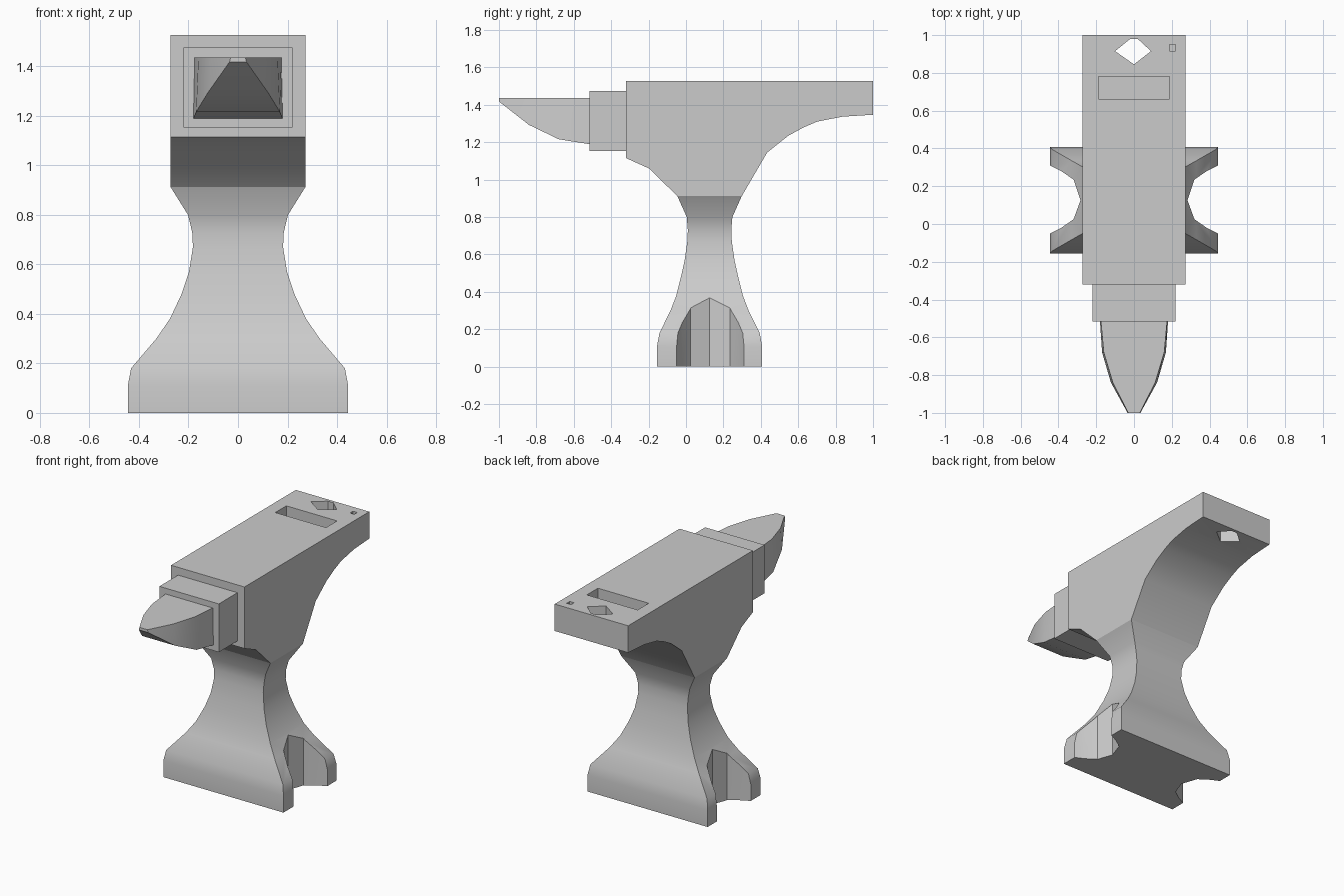
import bpy
import bmesh

if "Cube" in bpy.data.objects:
    bpy.data.objects.remove(bpy.data.objects["Cube"])


def loft(name, loops):
    """Skin a stack of matching loops and cap both ends."""
    bm = bmesh.new()
    rings = [[bm.verts.new(p) for p in loop] for loop in loops]
    n = len(rings[0])
    for a, b in zip(rings, rings[1:]):
        for i in range(n):
            j = (i + 1) % n
            bm.faces.new((a[i], a[j], b[j], b[i]))
    bm.faces.new(rings[0])
    bm.faces.new(rings[-1])
    bmesh.ops.recalc_face_normals(bm, faces=bm.faces)
    mesh = bpy.data.meshes.new(name)
    bm.to_mesh(mesh)
    bm.free()
    ob = bpy.data.objects.new(name, mesh)
    bpy.context.collection.objects.link(ob)
    return ob


def prism_z(name, pts, z0, z1):
    return loft(name, [[(x, y, z) for x, y in pts] for z in (z0, z1)])


def rect(x0, x1, y0, y1):
    return [(x0, y0), (x1, y0), (x1, y1), (x0, y1)]


def activate(ob):
    bpy.ops.object.select_all(action='DESELECT')
    ob.select_set(True)
    bpy.context.view_layer.objects.active = ob


def cut(ob, cutter):
    cutter.hide_render = True
    mod = ob.modifiers.new("cut", 'BOOLEAN')
    mod.operation, mod.solver, mod.object = 'DIFFERENCE', 'EXACT', cutter
    activate(ob)
    bpy.ops.object.modifier_apply(modifier=mod.name)
    bpy.data.objects.remove(cutter)


# Waisted pedestal: (z, half width, half depth)
YC = 0.126
levels = [(0, .445, .281), (.11, .445, .281), (.18, .432, .268), (.30, .33, .209),
          (.38, .275, .178), (.48, .228, .153), (.57, .198, .133), (.67, .182, .119),
          (.73, .185, .116), (.80, .202, .122), (.912, .272, .172)]
pedestal = loft("pedestal", [[(x, y + YC, z) for x, y in rect(-hx, hx, -hy, hy)]
                             for z, hx, hy in levels])

# Scalloped notches in both sides of the foot
notch = [(.60, .31), (.445, .31), (.385, .28), (.32, .235), (.283, YC),
         (.32, .025), (.385, -.02), (.445, -.05), (.60, -.05)]
for s in (-1, 1):
    cut(pedestal, prism_z("notch_cutter", [(s * x, y) for x, y in notch], -.1, .5))

# Head: side profile (y, z) extruded across the width
profile = [(-.32, 1.527), (-.32, 1.115), (-.198, 1.06), (YC - .172, .912),
           (YC + .172, .912), (.434, 1.145), (.547, 1.235), (.63, 1.28), (.70, 1.31),
           (.836, 1.337), (1, 1.347), (1, 1.527)]
head = loft("head", [[(x, y, z) for y, z in profile] for x in (-.272, .272)])

# Tool holes in the face: through diamond and two blind pockets
diamond = [(-.10, .915), (-.02, .98), (.02, .98), (.09, .915), (0, .845)]
cut(head, prism_z("diamond_cutter", diamond, 1.2, 1.6))
cut(head, prism_z("slot_cutter", rect(-.188, .188, .663, .78), 1.46, 1.6))
cut(head, prism_z("peg_cutter", rect(.187, .219, .917, .949), 1.49, 1.6))

# Step block between head and horn
step = prism_z("step_block", rect(-.22, .22, -.517, -.32), 1.152, 1.475)

# Horn: (y, top half width, bottom half width, bottom z)
sections = [(-.517, .175, .18, 1.19), (-.68, .16, .169, 1.216),
            (-.84, .112, .122, 1.293), (-1, .03, .034, 1.418)]
horn = loft("horn", [[(-t, y, 1.436), (t, y, 1.436), (b, y, z), (-b, y, z)]
                     for y, t, b, z in sections])

for ob in (pedestal, head, step, horn):
    activate(ob)
    bpy.ops.object.shade_smooth_by_angle()
